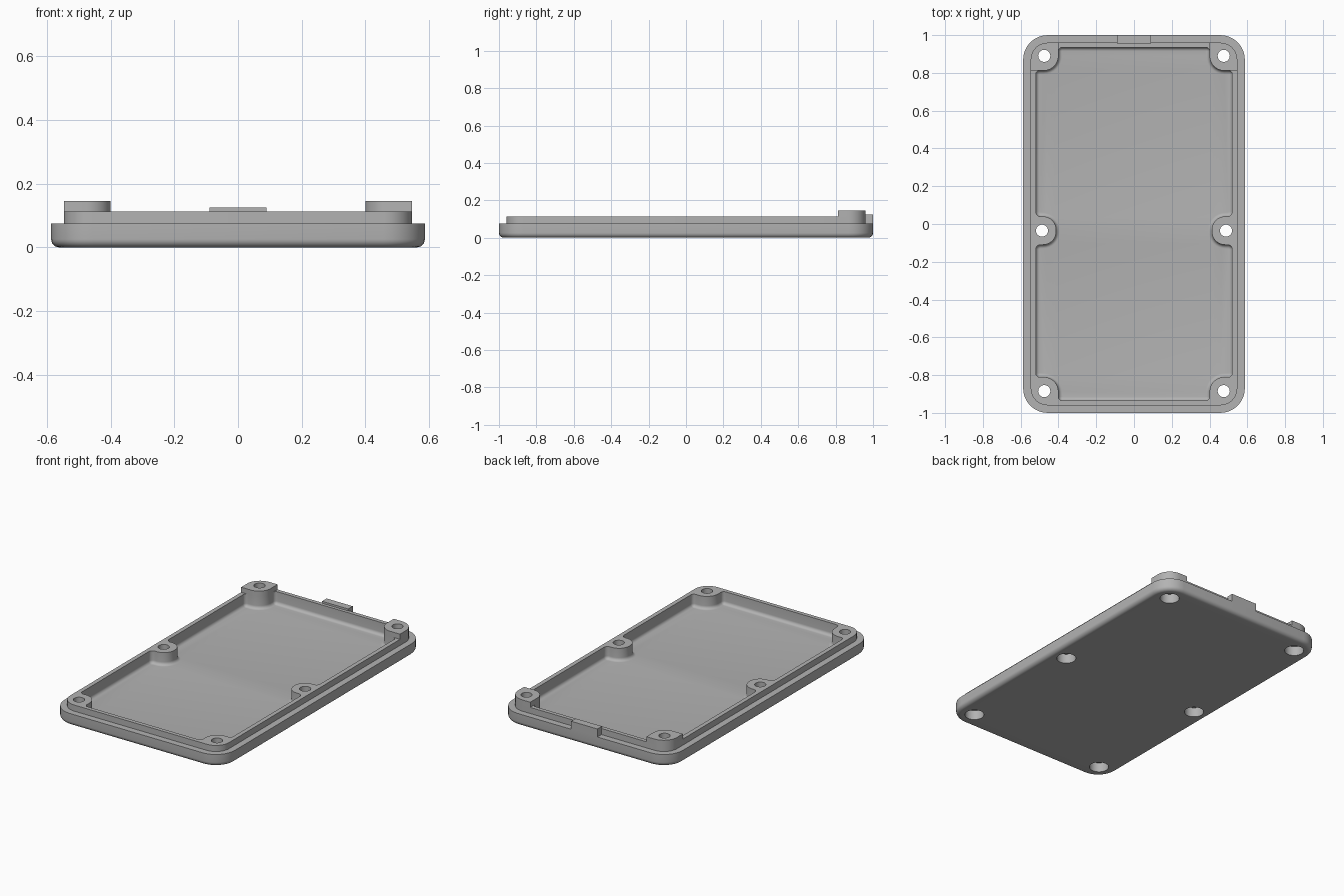
import bpy, bmesh
from math import cos, sin, pi
from mathutils import Vector

cube = bpy.data.objects.get("Cube")
if cube:
    bpy.data.objects.remove(cube)

grey = bpy.data.materials.new("plain grey")
grey.use_nodes = True
grey.diffuse_color = (0.45, 0.45, 0.45, 1)
grey.node_tree.nodes["Principled BSDF"].inputs["Base Color"].default_value = (0.45, 0.45, 0.45, 1)

RIM_TOP, LIP_TOP, POST_TOP, TAB_TOP = 0.075, 0.113, 0.145, 0.125
FLOOR, EDGE_ROUND, FLOOR_ROUND = 0.035, 0.026, 0.02
HOLE, RECESS, RECESS_DEPTH = 0.032, 0.056, 0.06


def rounded(corners, steps=8):
    """Right-angled outline; each corner is (x, y, radius)."""
    pts = []
    for i, (x, y, r) in enumerate(corners):
        p = Vector((x, y))
        a = (Vector(corners[i - 1][:2]) - p).normalized()
        b = (Vector(corners[(i + 1) % len(corners)][:2]) - p).normalized()
        if r == 0:
            pts.append(p)
            continue
        for k in range(steps + 1):
            t = k / steps * pi / 2
            pts.append(p + r * (a + b - b * cos(t) - a * sin(t)))
    return pts


def rectangle(hx, hy, r):
    return rounded([(hx, -hy, r), (hx, hy, r), (-hx, hy, r), (-hx, -hy, r)])


def circle(c, r, n=32):
    return [Vector((c[0] + r * cos(2 * pi * k / n), c[1] + r * sin(2 * pi * k / n))) for k in range(n)]


def inset(pts, d):
    """Move a counter-clockwise outline inward by d."""
    out = []
    for i, p in enumerate(pts):
        e = (p - pts[i - 1]).normalized()
        f = (pts[(i + 1) % len(pts)] - p).normalized()
        n, m = Vector((-e.y, e.x)), Vector((-f.y, f.x))
        out.append(p + (n + m) * d / (1 + n.dot(m)))
    return out


def loft(bm, levels):
    """Skin a stack of (outline, z); return the first and last edge loops."""
    rings = [[bm.verts.new((p.x, p.y, z)) for p in pts] for pts, z in levels]
    for lo, hi in zip(rings, rings[1:]):
        for i in range(len(lo)):
            bm.faces.new((lo[i - 1], lo[i], hi[i], hi[i - 1]))
    return [[bm.edges.get((r[i - 1], r[i])) for i in range(len(r))] for r in (rings[0], rings[-1])]


def fill(bm, loops):
    edges = [e for loop in loops for e in loop]
    bmesh.ops.triangle_fill(bm, edges=edges, use_beauty=True, normal=(0, 0, 1))


def finish(bm, name):
    bmesh.ops.recalc_face_normals(bm, faces=bm.faces)
    mesh = bpy.data.meshes.new(name)
    bm.to_mesh(mesh)
    bm.free()
    mesh.materials.append(grey)
    obj = bpy.data.objects.new(name, mesh)
    bpy.context.collection.objects.link(obj)
    bpy.ops.object.select_all(action='DESELECT')
    obj.select_set(True)
    bpy.context.view_layer.objects.active = obj
    bpy.ops.object.shade_smooth_by_angle(angle=0.6)


# Outlines: outer rim, raised lip, and cavity wrapped around the screw bosses
rim = rectangle(0.587, 1.0, 0.13)
lip = rectangle(0.547, 0.96, 0.09)
half = [(0.4, -0.935, 0.02), (0.4, -0.81, 0.078), (0.52, -0.81, 0.02),
        (0.52, -0.11, 0.025), (0.412, -0.11, 0.07), (0.412, 0.04, 0.07), (0.52, 0.04, 0.025),
        (0.52, 0.812, 0.02), (0.4, 0.812, 0.078), (0.4, 0.935, 0.02)]
cavity = rounded(half + [(-x, y, r) for x, y, r in reversed(half)])
holes = [(s * x, y) for s in (1, -1) for x, y in ((0.475, -0.885), (0.487, -0.035), (0.475, 0.89))]

# Tray: rounded underside edge, stepped rim, hollow inside, screw holes
bm = bmesh.new()
angles = [k / 6 * pi / 2 for k in range(7)]
shell = [(inset(rim, EDGE_ROUND * (1 - sin(a))), EDGE_ROUND * (1 - cos(a))) for a in angles]
shell += [(rim, RIM_TOP), (lip, RIM_TOP), (lip, LIP_TOP)]
bottom, top = loft(bm, shell)
well = [(inset(cavity, 0.98 * FLOOR_ROUND * (1 - sin(a))), FLOOR + FLOOR_ROUND * (1 - cos(a))) for a in angles]
floor, mouth = loft(bm, well + [(cavity, LIP_TOP)])
under, over = [bottom], [top, mouth]
for c in holes:
    low, high = loft(bm, [(circle(c, RECESS), 0), (circle(c, RECESS), RECESS_DEPTH),
                          (circle(c, HOLE), RECESS_DEPTH), (circle(c, HOLE), LIP_TOP)])
    under.append(low)
    over.append(high)
fill(bm, under)
fill(bm, over)
fill(bm, [floor])
finish(bm, "tray")

# Taller screw posts on the two back corners
for s, side in ((1, "left"), (-1, "right")):
    bm = bmesh.new()
    outline = rounded([(s * 0.4, 0.812, 0.078), (s * 0.547, 0.812, 0),
                       (s * 0.547, 0.96, 0.09), (s * 0.4, 0.96, 0)])
    bore = circle((s * 0.475, 0.89), HOLE)
    caps = zip(*(loft(bm, [(o, LIP_TOP), (o, POST_TOP)]) for o in (outline, bore)))
    for loops in caps:
        fill(bm, loops)
    finish(bm, side + "_back_post")

# Locating tab in the middle of the back rim
bm = bmesh.new()
tab = rounded([(0.09, 0.955, 0), (0.09, 1.0, 0), (-0.09, 1.0, 0), (-0.09, 0.955, 0)])
for loop in loft(bm, [(tab, RIM_TOP), (tab, TAB_TOP)]):
    fill(bm, [loop])
finish(bm, "back_tab")
